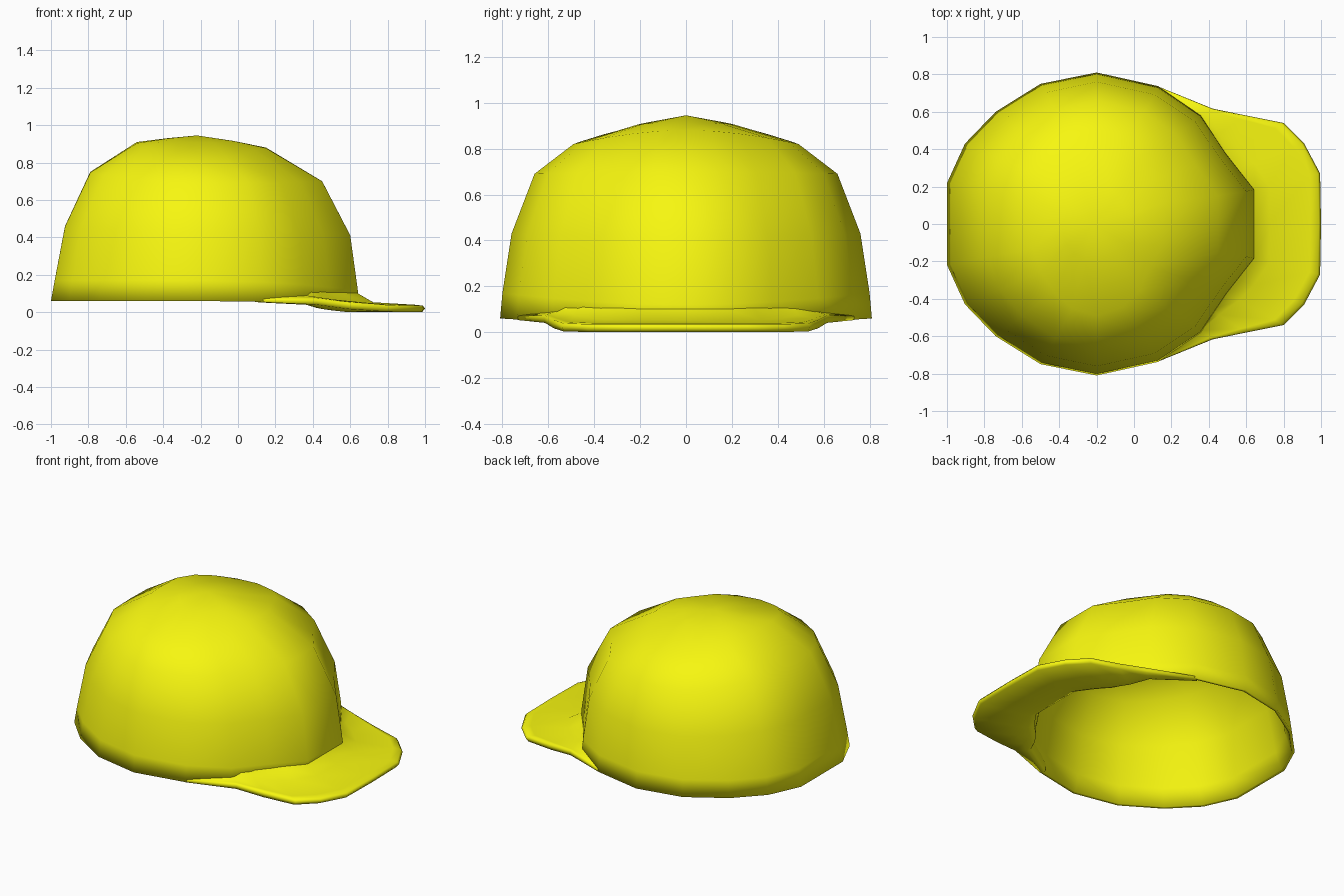
import bpy, bmesh, math

if "Cube" in bpy.data.objects:
    bpy.data.objects.remove(bpy.data.objects["Cube"])

yellow = bpy.data.materials.new("yellow")
yellow.diffuse_color = (0.93, 0.93, 0.005, 1)
yellow.use_nodes = True
yellow.node_tree.nodes["Principled BSDF"].inputs["Base Color"].default_value = yellow.diffuse_color


def finish(name, bm, angle):
    bmesh.ops.recalc_face_normals(bm, faces=bm.faces)
    me = bpy.data.meshes.new(name)
    bm.to_mesh(me)
    bm.free()
    ob = bpy.data.objects.new(name, me)
    bpy.context.collection.objects.link(ob)
    me.materials.append(yellow)
    bpy.ops.object.select_all(action='DESELECT')
    ob.select_set(True)
    bpy.context.view_layer.objects.active = ob
    bpy.ops.object.shade_smooth_by_angle(angle=math.radians(angle))
    return ob


def mirrored(half):
    # half runs from y = 0 outwards; returns the full row from -y to +y
    return [(x, -y, z) for x, y, z in reversed(half[1:])] + half


# Crown: rings given by back, side and front positions
CX = -0.2
# back x, back z, half width, side z, front x, front z
RINGS = [
    (-1.00, 0.06, 0.81, 0.06, 0.645, 0.03),
    (-0.98, 0.17, 0.80, 0.17, 0.64, 0.12),
    (-0.925, 0.46, 0.76, 0.43, 0.60, 0.41),
    (-0.79, 0.75, 0.66, 0.69, 0.45, 0.70),
    (-0.54, 0.91, 0.49, 0.82, 0.15, 0.88),
    (-0.38, 0.93, 0.21, 0.905, -0.02, 0.915),
]
# Unit plan outline, back to front, with a narrow flat forehead
PLAN = [(-1, 0), (-1, 0.27), (-0.88, 0.53), (-0.675, 0.74), (-0.375, 0.925), (0, 1),
        (0.39, 0.91), (0.66, 0.72), (0.82, 0.47), (1, 0.23), (1, 0)]
LOOP = PLAN + [(x, -y) for x, y in reversed(PLAN[1:-1])]


def ring_points(r, inset=0.0, drop=0.0):
    xb, zb, w, zs, xf, zf = r
    pts = []
    for u, v in LOOP:
        k = u * u / (u * u + v * v)
        reach = (CX - xb if u < 0 else xf - CX) - inset
        ze = zb if u < 0 else zf
        pts.append((CX + u * reach, v * (w - inset), k * ze + (1 - k) * zs - drop))
    return pts


bm = bmesh.new()
outer = [ring_points(r) for r in RINGS]
LINING = [(0.02, 0), (0.04, 0), (0.04, 0.01), (0.04, 0.03), (0.02, 0.05), (0.02, 0.055)]
inner = [ring_points(r, *l) for r, l in zip(RINGS, LINING)]
rows = [[bm.verts.new(p) for p in ring] for ring in inner[::-1] + outer]
n = len(LOOP)
for a, b in zip(rows, rows[1:]):
    for i in range(n):
        j = (i + 1) % n
        bm.faces.new((a[i], a[j], b[j], b[i]))
for ring, z in ((rows[0], 0.885), (rows[-1], 0.945)):
    apex = bm.verts.new((CX - 0.02, 0, z))
    for i in range(n):
        bm.faces.new((ring[i], ring[(i + 1) % n], apex))
finish("crown", bm, 180)

# Brim: a closed section swept around the forehead, tapering into the crown sides
INNER = [(0.62, 0), (0.62, 0.18), (0.54, 0.29), (0.47, 0.36), (0.40, 0.45), (0.34, 0.55),
         (0.10, 0.71)]
OUTER = [(1.0, 0), (0.995, 0.27), (0.91, 0.43), (0.80, 0.54), (0.60, 0.58), (0.42, 0.617),
         (0.13, 0.735)]
# fraction outwards, height
SECTION = [(0.0, 0.12), (0.08, 0.10), (0.27, 0.058), (0.85, 0.045), (0.97, 0.04), (1.0, 0.025),
           (0.96, 0.006), (0.3, 0.005), (0.1, 0.012), (0.0, 0.03)]
LIFT = [0, 0, 0, 0.002, 0.015, 0.04, 0.055]
SCALE = [1, 1, 1, 1.05, 1.1, 0.95, 0.5]

bm = bmesh.new()
rows = []
for t, z in SECTION:
    half = [(a[0] + (b[0] - a[0]) * t, a[1] + (b[1] - a[1]) * t, z * s + l - 0.005)
            for a, b, l, s in zip(INNER, OUTER, LIFT, SCALE)]
    rows.append([bm.verts.new(p) for p in mirrored(half)])
for k, a in enumerate(rows):
    b = rows[(k + 1) % len(rows)]
    for i in range(len(a) - 1):
        bm.faces.new((a[i], a[i + 1], b[i + 1], b[i]))
bm.faces.new([r[0] for r in rows])
bm.faces.new([r[-1] for r in rows])
finish("brim", bm, 80)
